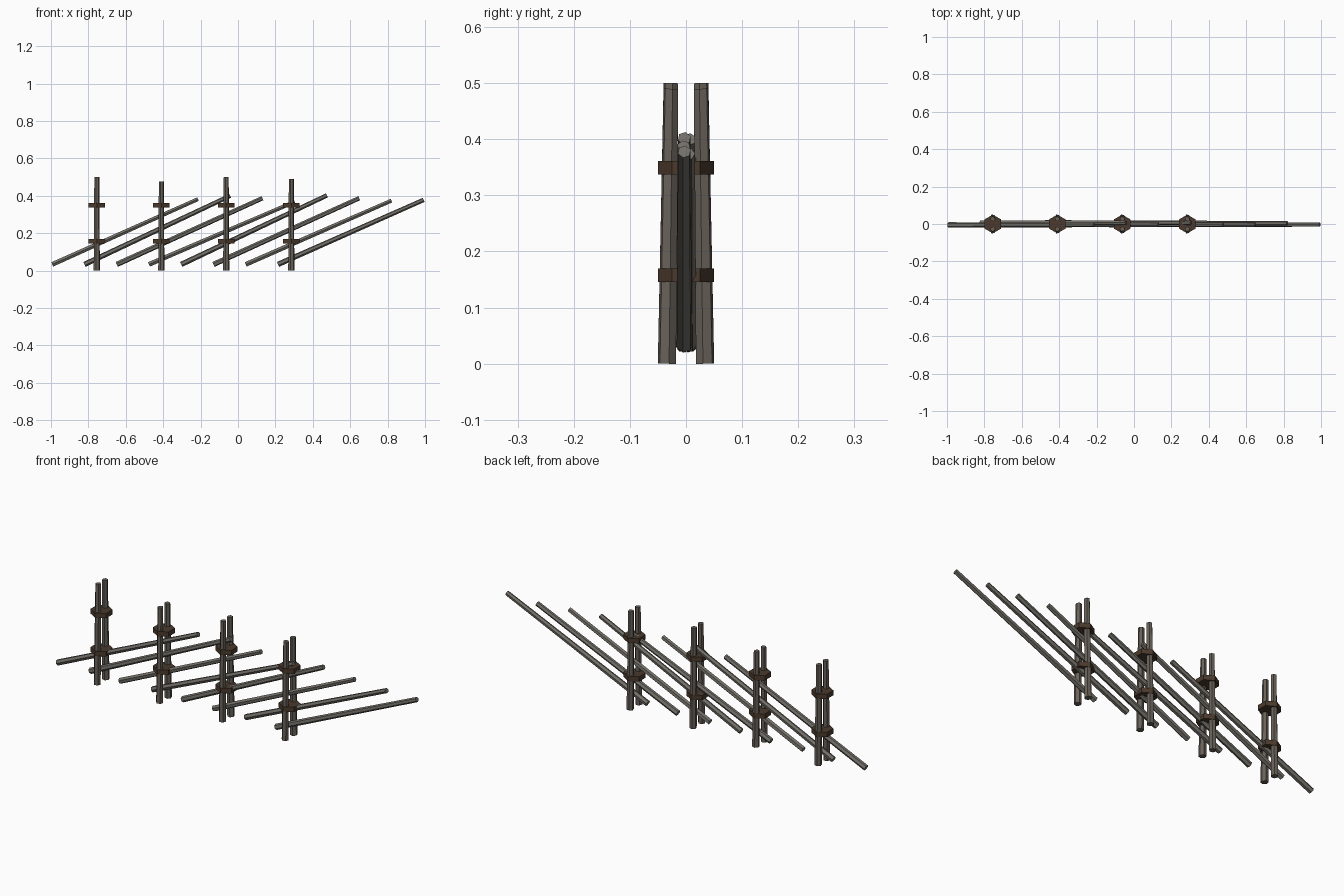
import bpy, math
from mathutils import Vector

if "Cube" in bpy.data.objects:
    bpy.data.objects.remove(bpy.data.objects["Cube"])


def material(name, rgb):
    m = bpy.data.materials.new(name)
    m.diffuse_color = (*rgb, 1)
    m.use_nodes = True
    m.node_tree.nodes["Principled BSDF"].inputs["Base Color"].default_value = m.diffuse_color
    return m


POST = material("post_wood", (0.14, 0.12, 0.10))
RAIL = material("rail_wood", (0.17, 0.16, 0.14))
TIE = material("binding", (0.07, 0.042, 0.026))


def rod(name, a, b, r1, r2, mat, spin=0.0, sides=6):
    """Tapered flat-sided rod from point a to point b."""
    a, b = Vector(a), Vector(b)
    d = b - a
    bpy.ops.mesh.primitive_cone_add(vertices=sides, radius1=r1, radius2=r2, depth=d.length)
    o = bpy.context.object
    o.name = name
    for v in o.data.vertices:
        x, y = v.co.x, v.co.y
        v.co.x = x * math.cos(spin) - y * math.sin(spin)
        v.co.y = x * math.sin(spin) + y * math.cos(spin)
    o.location = (a + b) / 2
    if abs(d.x) > 0.1:      # sloping rail
        o.rotation_euler = (0, math.atan2(d.x, d.z), math.atan2(d.y, d.x))
    else:                   # near-vertical post
        o.rotation_euler = (-math.atan2(d.y, d.z), 0, 0)
    o.data.materials.append(mat)
    return o


# Paired upright posts leaning slightly inward, bound by two hexagonal ties
for i, (x, h) in enumerate([(-0.755, 0.5), (-0.41, 0.475), (-0.063, 0.5), (0.285, 0.49)]):
    for side, label in ((-1, "front"), (1, "back")):
        rod(f"{label}_post_{i + 1}", (x, side * 0.034, 0), (x, side * 0.027, h),
            0.017, 0.0135, POST, 0.3 * side)
    for z, label in ((0.158, "lower"), (0.349, "upper")):
        rod(f"{label}_tie_{i + 1}", (x, 0, z - 0.012), (x, 0, z + 0.012),
            0.05, 0.05, TIE)

# Slanted rails woven between the posts: y offset and top height
rails = [(-0.005, 0.382), (0.006, 0.4), (-0.004, 0.387), (0.006, 0.368),
         (-0.003, 0.402), (-0.004, 0.387), (0.004, 0.374), (-0.003, 0.378)]
for i, (y, top) in enumerate(rails):
    x = -0.993 + i * 0.1724
    rod(f"slanted_rail_{i + 1}", (x, y, 0.033), (x + 0.779, y, top),
        0.0145, 0.012, RAIL, 0.35 * i)
